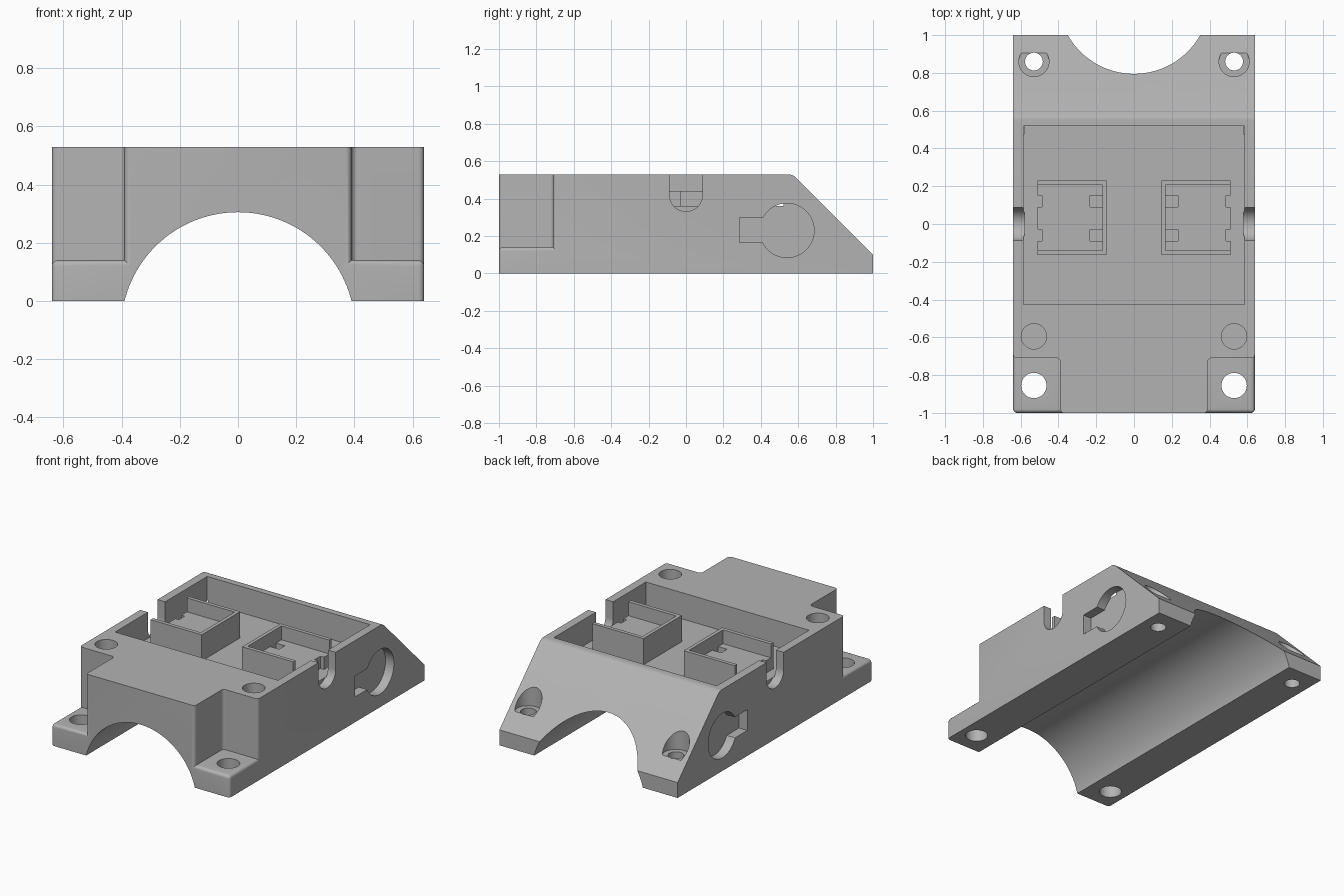
import bpy, bmesh, math
from mathutils import Matrix

if "Cube" in bpy.data.objects:
    bpy.data.objects.remove(bpy.data.objects["Cube"])

grey = bpy.data.materials.new("plain grey")
GREY = (0.45, 0.45, 0.45, 1)
grey.diffuse_color = GREY
grey.use_nodes = True
grey.node_tree.nodes["Principled BSDF"].inputs["Base Color"].default_value = GREY


def add(name, bm):
    bmesh.ops.recalc_face_normals(bm, faces=bm.faces)
    mesh = bpy.data.meshes.new(name)
    bm.to_mesh(mesh)
    bm.free()
    ob = bpy.data.objects.new(name, mesh)
    mesh.materials.append(grey)
    bpy.context.scene.collection.objects.link(ob)
    return ob


def box(name, x0, x1, y0, y1, z0, z1):
    bm = bmesh.new()
    bmesh.ops.create_cube(bm, size=1)
    for v in bm.verts:
        v.co = [(a + b) / 2 + c * (b - a)
                for a, b, c in zip((x0, y0, z0), (x1, y1, z1), v.co)]
    return add(name, bm)


def cylinder(name, centre, radius, length, axis="Z", segments=64):
    turn = {"X": Matrix.Rotation(math.pi / 2, 4, "Y"),
            "Y": Matrix.Rotation(math.pi / 2, 4, "X"), "Z": Matrix()}[axis]
    bm = bmesh.new()
    bmesh.ops.create_cone(bm, cap_ends=True, segments=segments, radius1=radius,
                          radius2=radius, depth=length,
                          matrix=Matrix.Translation(centre) @ turn)
    return add(name, bm)


def cut(target, *cutters):
    """Subtract each cutter, bake the result and discard the cutter."""
    for cutter in cutters:
        mod = target.modifiers.new("cut", "BOOLEAN")
        mod.operation, mod.solver, mod.object = "DIFFERENCE", "EXACT", cutter
        bpy.context.view_layer.objects.active = target
        bpy.ops.object.modifier_apply(modifier=mod.name)
        bpy.data.objects.remove(cutter)


def near(a, b):
    return abs(a - b) < 0.001


W, TOP, PAD, PAD_X, PAD_Y, FLOOR = 0.64, 0.53, 0.14, 0.39, -0.71, 0.36

# Main body: side profile with a sloped back, extruded across
bm = bmesh.new()
profile = [(-1, 0), (1, 0), (1, 0.1), (0.57, TOP), (-1, TOP)]
face = bm.faces.new([bm.verts.new((-W, y, z)) for y, z in profile])
side = bmesh.ops.extrude_face_region(bm, geom=[face])["geom"]
bmesh.ops.translate(bm, vec=(2 * W, 0, 0),
                    verts=[g for g in side if isinstance(g, bmesh.types.BMVert)])
body = add("housing_body", bm)

# Front corner steps that leave the mounting pads
for s in (-1, 1):
    x0, x1 = sorted((s * PAD_X, s * 0.8))
    cut(body, box("step_cutter", x0, x1, -1.2, PAD_Y, PAD, 0.8))


# Rounded edges on the pads, steps and top of the slope
def rounded(edge):
    a, b = (v.co for v in edge.verts)
    mid = (a + b) / 2
    x = abs(mid.x)
    if near(a.z, b.z):
        on_pad = near(mid.z, PAD) and (
            (near(mid.y, -1) and x > PAD_X) or (near(x, W) and mid.y < PAD_Y))
        return on_pad or (near(mid.z, TOP) and near(mid.y, 0.57))
    if not (near(a.x, b.x) and near(a.y, b.y)):
        return False
    return any(near(x, px) and near(mid.y, py) for px, py in
               ((W, -1), (W, PAD_Y), (PAD_X, -1), (PAD_X, PAD_Y)))


bm = bmesh.new()
bm.from_mesh(body.data)
bmesh.ops.dissolve_limit(bm, angle_limit=0.01, verts=bm.verts, edges=bm.edges)
bmesh.ops.bevel(bm, geom=[e for e in bm.edges if rounded(e)], offset=0.02,
                segments=5, profile=0.5, affect="EDGES", clamp_overlap=True)
bm.to_mesh(body.data)
bm.free()

# Round channel along the underside, and the open tray on top
cut(body, cylinder("bore_cutter", (0, 0, -0.097), 0.402, 3, "Y", 160),
    box("tray_cutter", -0.585, 0.585, -0.425, 0.52, FLOOR, 0.8))

for s in (-1, 1):
    x = s * 0.53
    # Screw holes, blind holes and counterbores
    cut(body, cylinder("pad_hole", (x, -0.855, 0), 0.067, 1),
        cylinder("blind_hole", (x, -0.595, TOP), 0.067, 0.3),
        cylinder("rear_hole", (x, 0.86, 0), 0.047, 1),
        cylinder("counterbore", (x, 0.86, 0.595), 0.08, 0.8))
    # U-shaped cable notch in the side wall
    x0, x1 = sorted((s * 0.58, s * 0.7))
    cut(body, box("notch_cutter", x0, x1, -0.088, 0.088, 0.42, 0.8),
        cylinder("notch_round", (s * 0.64, 0, 0.42), 0.088, 0.12, "X"))
    # Keyhole recess in the side wall
    x0, x1 = sorted((s * 0.58, s * 0.7))
    cut(body, cylinder("keyhole_round", (s * 0.64, 0.54, 0.23), 0.145, 0.12, "X"),
        box("keyhole_slot", x0, x1, 0.285, 0.5, 0.165, 0.3))

# Two sockets in the tray, open towards the outside
sockets = []
for s, label in ((1, "left"), (-1, "right")):
    def span(a, b):
        return sorted((s * a, s * b))
    socket = box(label + "_socket", *span(0.145, 0.512), -0.165, 0.23,
                 FLOOR - 0.01, TOP)
    cut(socket, box("socket_recess", *span(0.168, 0.6), -0.14, 0.206, 0.44, 0.8))
    for y in (-0.06, 0.12):
        for a, b in ((0.168, 0.232), (0.487, 0.6)):
            cut(socket, box("clip_notch", *span(a, b), y - 0.03, y + 0.03,
                            FLOOR, 0.8))
    sockets.append(socket)

# Smooth curves with crisp edges
for ob in [body] + sockets:
    bpy.ops.object.select_all(action="DESELECT")
    ob.select_set(True)
    bpy.context.view_layer.objects.active = ob
    bpy.ops.object.shade_smooth_by_angle(angle=math.radians(30))
